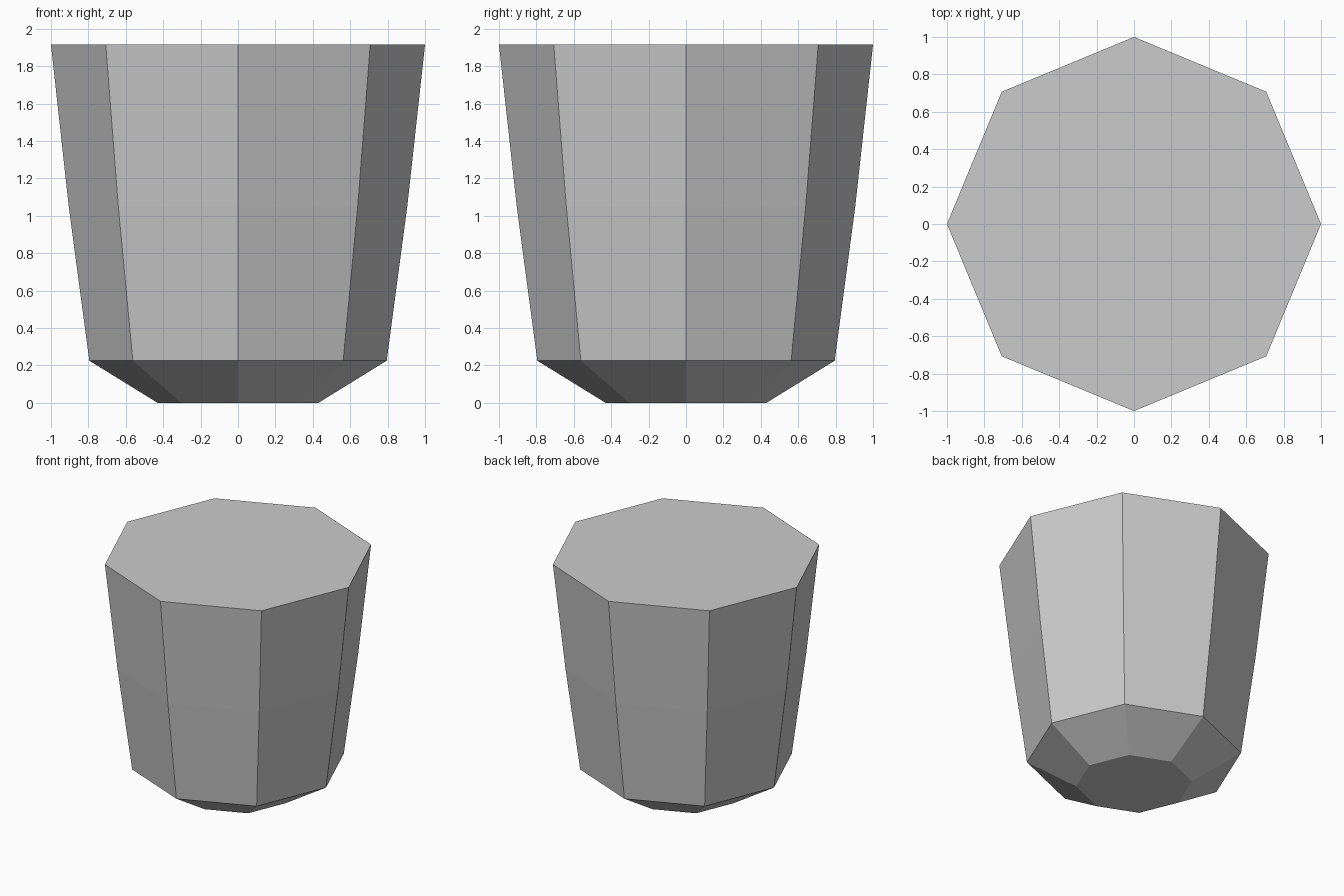
import bpy, bmesh
from math import cos, sin, pi

if "Cube" in bpy.data.objects:
    bpy.data.objects.remove(bpy.data.objects["Cube"])

# Single plain grey
grey = bpy.data.materials.new("plain grey")
grey.use_nodes = True
colour = (0.6, 0.6, 0.6, 1)
grey.diffuse_color = colour
grey.node_tree.nodes["Principled BSDF"].inputs["Base Color"].default_value = colour

# Tapered eight-sided body: (radius, height) from base to rim
SIDES = 8
profile = [(0.43, 0), (0.795, 0.225), (0.905, 1.05), (1, 1.915)]

bm = bmesh.new()
rings = [[bm.verts.new((r * cos(2 * pi * i / SIDES), r * sin(2 * pi * i / SIDES), z))
          for i in range(SIDES)] for r, z in profile]
for low, high in zip(rings, rings[1:]):
    for i in range(SIDES):
        j = (i + 1) % SIDES
        bm.faces.new((low[i], low[j], high[j], high[i]))

# Flat base and lid
bm.faces.new(rings[0][::-1])
bm.faces.new(rings[-1])

mesh = bpy.data.meshes.new("tapered_body")
bm.to_mesh(mesh)
bm.free()
mesh.materials.append(grey)
body = bpy.data.objects.new("tapered_body", mesh)
bpy.context.collection.objects.link(body)
